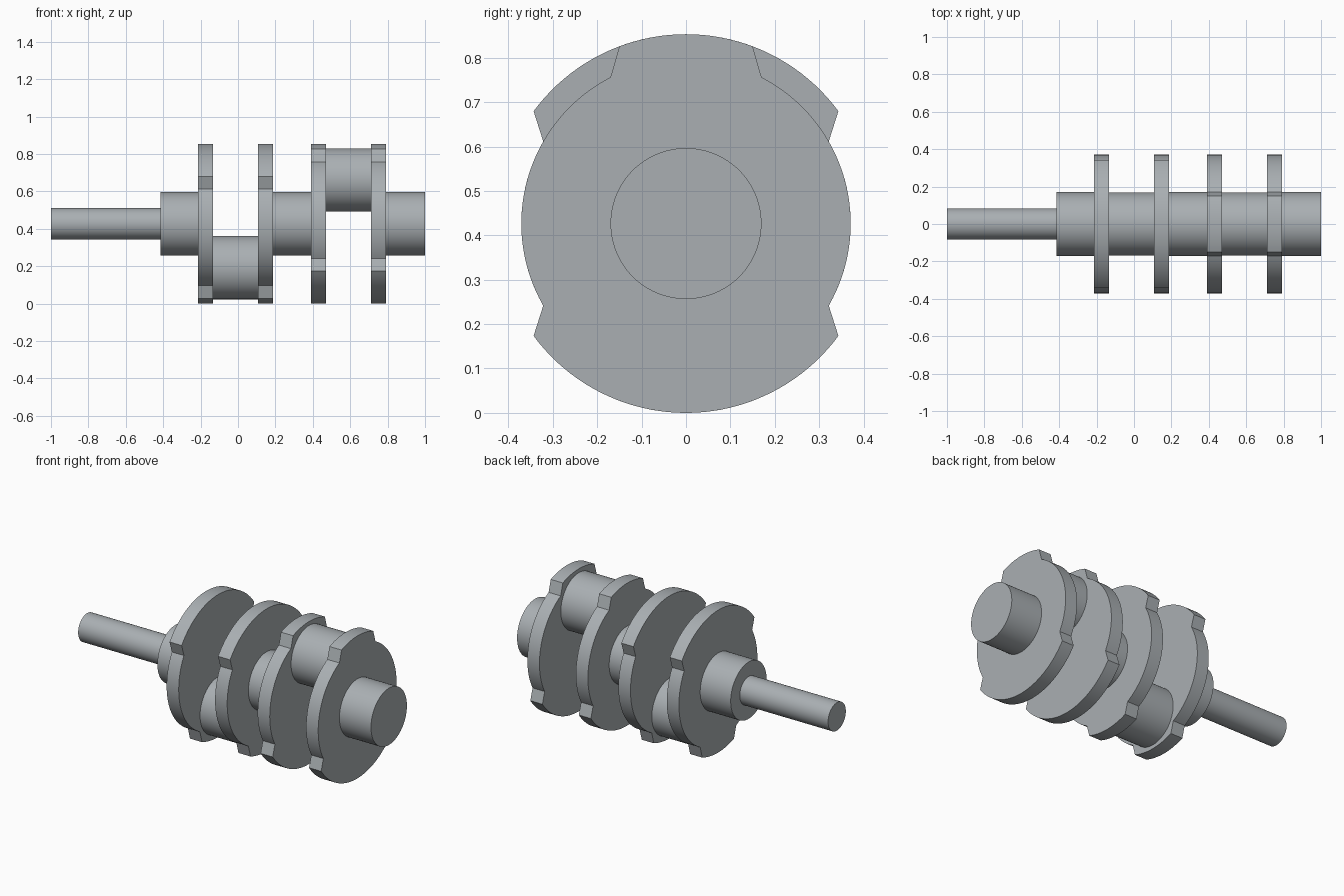
import bpy, bmesh, math

if "Cube" in bpy.data.objects:
    bpy.data.objects.remove(bpy.data.objects["Cube"])

AXIS_Z = 0.4265      # height of the main shaft axis
THROW = 0.2345       # crank pin offset from the axis
R_DISC, R_LOBE = 0.371, 0.4265

steel = bpy.data.materials.new("steel grey")
steel.diffuse_color = (0.40, 0.43, 0.45, 1)
steel.use_nodes = True
steel.node_tree.nodes["Principled BSDF"].inputs["Base Color"].default_value = steel.diffuse_color


def extrude_x(name, profile, x0, x1):
    """Solid between x0 and x1 from a (y, z) outline."""
    bm = bmesh.new()
    face = bm.faces.new([bm.verts.new((x0, y, z)) for y, z in profile])
    ext = bmesh.ops.extrude_face_region(bm, geom=[face])
    verts = [g for g in ext["geom"] if isinstance(g, bmesh.types.BMVert)]
    bmesh.ops.translate(bm, verts=verts, vec=(x1 - x0, 0, 0))
    bmesh.ops.recalc_face_normals(bm, faces=bm.faces)
    mesh = bpy.data.meshes.new(name)
    bm.to_mesh(mesh)
    bm.free()
    mesh.materials.append(steel)
    obj = bpy.data.objects.new(name, mesh)
    bpy.context.collection.objects.link(obj)
    bpy.ops.object.select_all(action='DESELECT')
    obj.select_set(True)
    bpy.context.view_layer.objects.active = obj
    bpy.ops.object.shade_smooth_by_angle(angle=math.radians(15))
    return obj


def arc(radius, a0, a1, cz, steps):
    """Arc points, angle in degrees measured from straight up."""
    pts = []
    for i in range(steps + 1):
        a = math.radians(a0 + (a1 - a0) * i / steps)
        pts.append((radius * math.sin(a), cz + radius * math.cos(a)))
    return pts


def rod(name, radius, x0, x1, cz=AXIS_Z):
    extrude_x(name, arc(radius, 0, 360, cz, 96)[:-1], x0, x1)


def web(name, x0, x1, pin_up):
    """Disc with a narrow lobe at the pin side and a wide counterweight opposite."""
    pts = (arc(R_LOBE, -20.6, 20.6, 0, 16) + arc(R_DISC, 27.3, 119.9, 0, 32)
           + arc(R_LOBE, 126.4, 233.6, 0, 40) + arc(R_DISC, 240.1, 332.7, 0, 32))
    s = 1 if pin_up else -1
    extrude_x(name, [(y, AXIS_Z + s * z) for y, z in pts], x0, x1)


# Thin input shaft and main journals
rod("input_shaft", 0.084, -1.0, -0.415)
for i, (a, b) in enumerate([(-0.415, -0.213), (0.188, 0.39), (0.791, 1.0)]):
    rod(f"main_journal_{i + 1}", 0.17, a, b)

# Two crank throws: pin down, then pin up
for i, (x, up) in enumerate([(-0.213, False), (0.39, True)]):
    web(f"crank_web_{2 * i + 1}", x, x + 0.08, up)
    web(f"crank_web_{2 * i + 2}", x + 0.321, x + 0.401, up)
    rod(f"crank_pin_{i + 1}", 0.169, x + 0.08, x + 0.321,
        AXIS_Z + (THROW if up else -THROW))
